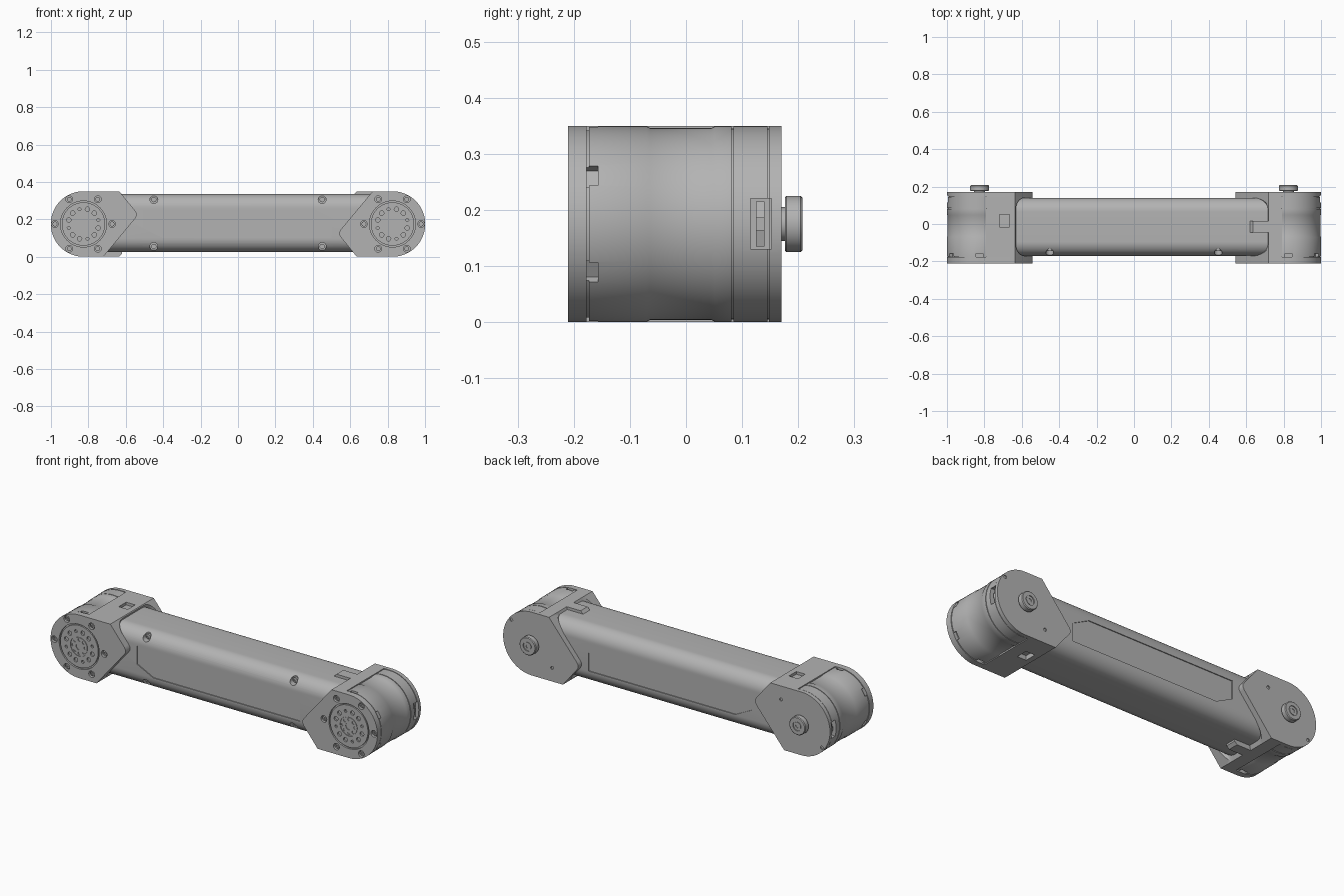
import bpy, bmesh, math
from mathutils import Matrix

old = bpy.data.objects.get("Cube")
if old:
    bpy.data.objects.remove(old, do_unlink=True)

grey = bpy.data.materials.new("matte_grey")
grey.use_nodes = True
colour = (0.45, 0.45, 0.45, 1)
grey.diffuse_color = colour
grey.node_tree.nodes["Principled BSDF"].inputs["Base Color"].default_value = colour

CX, CZ, R = -0.826, 0.175, 0.175      # joint axis and radius


def loft(bm, rings):
    """Skin a list of equal rings and cap both ends."""
    rows = [[bm.verts.new(p) for p in ring] for ring in rings]
    n = len(rows[0])
    for a, b in zip(rows, rows[1:]):
        for i in range(n):
            j = (i + 1) % n
            bm.faces.new((a[i], a[j], b[j], b[i]))
    bm.faces.new(rows[0])
    bm.faces.new(rows[-1])


def make(name, solids):
    """Object from a list of solids, each a list of rings."""
    bm = bmesh.new()
    for rings in solids:
        loft(bm, rings)
    bmesh.ops.recalc_face_normals(bm, faces=bm.faces)
    mesh = bpy.data.meshes.new(name)
    bm.to_mesh(mesh)
    bm.free()
    mesh.materials.append(grey)
    ob = bpy.data.objects.new(name, mesh)
    bpy.context.collection.objects.link(ob)
    return ob


def prism(pts, y0, y1):
    return [[(x, y, z) for x, z in pts] for y in (y0, y1)]


def circle(r, x=CX, z=CZ, n=48):
    return [(x + r * math.cos(math.tau * i / n), z + r * math.sin(math.tau * i / n))
            for i in range(n)]


def polar(r, deg):
    a = math.radians(deg)
    return CX + r * math.cos(a), CZ + r * math.sin(a)


def rim_box(deg, half, depth):
    """Rectangle straddling the drum rim at an angle."""
    a = math.radians(deg)
    c, s = math.cos(a), math.sin(a)
    return [(CX + r * c - t * s, CZ + r * s + t * c)
            for r, t in ((R - depth, -half), (R + .05, -half), (R + .05, half), (R - depth, half))]


def rounded(a0, a1, b0, b1, r, n=10):
    pts = []
    for k, (a, b) in enumerate(((a1 - r, b1 - r), (a0 + r, b1 - r), (a0 + r, b0 + r), (a1 - r, b0 + r))):
        for i in range(n + 1):
            t = math.radians(90 * (k + i / n))
            pts.append((a + r * math.cos(t), b + r * math.sin(t)))
    return pts


def cut(ob, solids):
    """Subtract solids and bake the result."""
    cutter = make("cutter", solids)
    cutter.hide_render = True
    mod = ob.modifiers.new("cut", "BOOLEAN")
    mod.operation, mod.solver, mod.object = "DIFFERENCE", "EXACT", cutter
    graph = bpy.context.evaluated_depsgraph_get()
    mesh = bpy.data.meshes.new_from_object(ob.evaluated_get(graph))
    ob.modifiers.clear()
    ob.data = mesh
    bpy.data.objects.remove(cutter, do_unlink=True)


# --- Joint, built at the -x end ---
joint = []
nose = [(-.72, 0), (-.55, .204), (-.542, .218), (-.542, .232), (-.55, .246), (-.635, .35)]
arc = [polar(R, 90 + 180 * i / 32) for i in range(33)]
outline = arc + nose
bolts = [polar(.153, 60 * i) for i in range(6)]

# front cheek with disc pocket and counterbored bolt holes
front = make("front_cheek", [prism(outline, -.21, -.177)])
cut(front, [prism(circle(.123), -.25, -.2)] +
    [prism(circle(.018, x, z, 20), -.25, -.192) for x, z in bolts])
joint.append(front)

# output disc with its hub recess and hole circles
disc = make("output_disc", [prism(circle(.116), -.209, -.195)])
cut(disc, [prism(circle(.054), -.25, -.206)] +
    [prism(circle(.012 if i % 3 else .008, *polar(.082, 30 * i + 15), 16), -.25, -.2)
     for i in range(12)])
joint.append(disc)
hub = make("output_hub", [prism(circle(.049), -.209, -.198)])
cut(hub, [prism(circle(.008, *polar(.037, 45 * i), 12), -.25, -.2) for i in range(8)] +
    [prism(circle(.02, n=24), -.25, -.203)])
joint.append(hub)

# bolts with hexagonal sockets
heads = make("cheek_bolts", [prism(circle(.013, x, z, 16), -.203, -.19) for x, z in bolts])
cut(heads, [prism(circle(.007, x, z, 6), -.25, -.197) for x, z in bolts])
joint.append(heads)

# rear cheek with two small screw holes
rear = make("rear_cheek", [prism(outline, .148, .17)])
cut(rear, [prism(circle(.009, CX + s * .125, CZ + s * .1, 14), .164, .25) for s in (1, -1)] +
    [prism(rim_box(180, .045, .02), .12, .152)])
joint.append(rear)

# motor drum: turned profile of (y, radius), with notches and a connector pocket
turned = [(-.177, .168), (-.173, .168), (-.173, .174), (-.07, .174), (-.064, .171), (.045, .171),
          (.051, .174), (.081, .174), (.081, .17), (.085, .17), (.085, .174), (.145, .174),
          (.145, .17), (.148, .17)]
drum = make("motor_drum", [[[(x, y, z) for x, z in circle(r, n=64)] for y, r in turned]])
cut(drum, [prism(rim_box(d, .02, .02), -.18, -.157) for d in (90, 150, 210, 270)] +
    [prism(rim_box(180, .045, .03), .115, .16)])
joint.append(drum)
joint.append(make("connector_insert", [prism(rim_box(180, .04, .025)[:1] + [polar(.163, 184),
             polar(.163, 176)] + rim_box(180, .04, .025)[3:], .125, .14)]))

# clamp housing with a tapered, rounded pocket for the tube and a top window
housing = make("clamp_housing", [prism([(-.79, .35), (-.79, 0)] + nose, -.177, .148)])
pocket = []
for z in (-.05, .4):
    x0 = -.72 + .09 * z / .35
    pocket.append([(x, y, z) for x, y in rounded(x0, -.3, -.17, .14, .06)])
window = [(-.72, .32), (-.665, .32), (-.665, .4), (-.72, .4)]
cut(housing, [pocket])
cut(housing, [prism(window, -.015, .05)])
joint.append(housing)
joint.append(make("clamp_tab", [prism([(-.74, 0), (-.635, 0), (-.62, .015), (-.62, .04), (-.74, .04)],
                                      -.045, .015)]))

# rear knob with neck and socket
knob = make("rear_knob", [[[(x, y, z) for x, z in circle(r, n=40)] for y, r in
            ((.165, .03), (.176, .03), (.176, .047), (.179, .05), (.204, .05), (.208, .046))]])
cut(knob, [prism(circle(.026, n=24), .203, .25)])
joint.append(knob)
socket = make("knob_screw", [prism(circle(.021, n=24), .195, .206)])
cut(socket, [prism(circle(.011, n=6), .199, .25)])
joint.append(socket)

# --- Link tube with long side panels and screw seats ---
tube = make("link_tube", [[[(x, y, z) for y, z in rounded(-.17, .14, .025, .335, .075, 14)]
                           for x in (-.72, .72)]])
panel = [(-.5, .25), (.4, .25), (.5, .2), (.5, .1), (-.4, .1), (-.5, .15)]
seats = [(x, z) for x in (-.45, .45) for z in (.055, .305)]
cut(tube, [prism(panel, -.25, -.165), prism(panel, .135, .25)] +
    [prism(circle(.021, x, z, 24), -.25, -.132) for x, z in seats])
screws = make("tube_screws", [prism(circle(.014, x, z, 16), -.143, -.12) for x, z in seats])
cut(screws, [prism(circle(.007, x, z, 6), -.2, -.138) for x, z in seats])

# --- Second joint: the first turned half way round ---
turn = Matrix.Translation((0, 0, 2 * CZ)) @ Matrix.Rotation(math.pi, 4, "Y")
for ob in joint:
    twin = bpy.data.objects.new("left_" + ob.name, ob.data.copy())
    bpy.context.collection.objects.link(twin)
    twin.data.transform(turn)
    ob.name = "right_" + ob.name

for ob in bpy.context.collection.objects:
    if ob.type == "MESH" and ob.data.materials and ob.data.materials[0] == grey:
        ob.data.shade_smooth()
        ob.data.set_sharp_from_angle(angle=math.radians(30))
